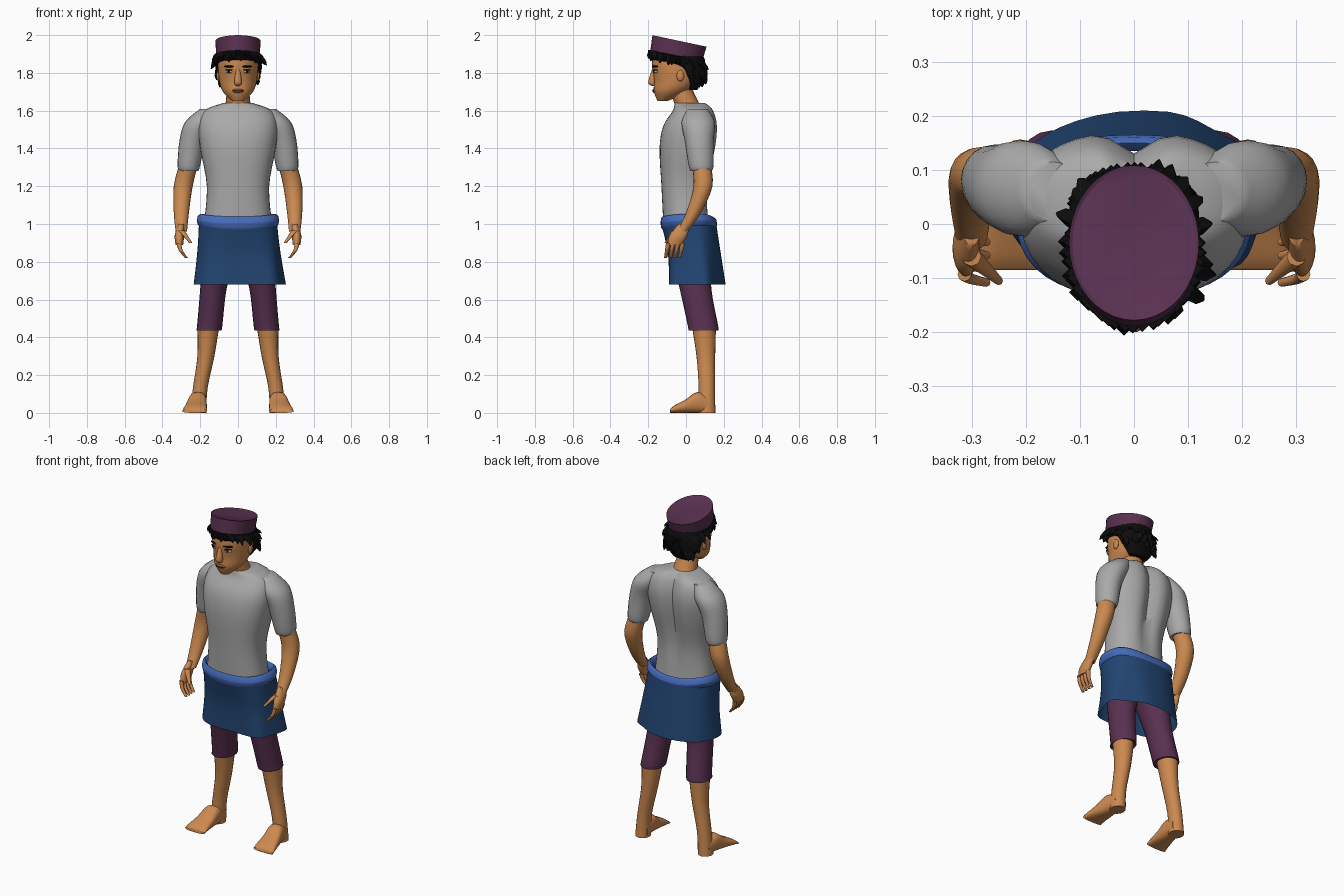
import bpy, bmesh, math, random
from mathutils import Matrix, Vector
from math import sin, cos, pi

cube = bpy.data.objects.get("Cube")
if cube:
    bpy.data.objects.remove(cube, do_unlink=True)
random.seed(4)


def material(name, *rgb):
    mat = bpy.data.materials.new(name)
    mat.use_nodes = True
    mat.diffuse_color = (*rgb, 1)
    mat.node_tree.nodes["Principled BSDF"].inputs["Base Color"].default_value = (*rgb, 1)
    return mat


SKIN = material("skin", .6, .25, .08)
SHIRT = material("shirt_grey", .4, .4, .4)
SKIRT = material("skirt_blue", .016, .06, .17)
BELT = material("belt_blue", .06, .15, .5)
PURPLE = material("purple_cloth", .1, .03, .08)
HAIR = material("hair_black", .004, .004, .004)
WHITE = material("eye_white", .5, .45, .4)
LIPS = material("lips", .33, .11, .05)


def smooth_rings(rings, steps):
    """Catmull-Rom interpolation between cross-sections."""
    last = len(rings) - 1
    result = []
    for i in range(last):
        before, start, end, after = (Vector(rings[max(0, min(last, i + k))]) for k in range(-1, 3))
        into, out = (end - before) / 2, (after - start) / 2
        for step in range(steps):
            t = step / steps
            ease = t * t * (3 - 2 * t)
            result.append(start.lerp(end, ease) + into * t * (1 - t) ** 2 - out * t * t * (1 - t))
    return result + [Vector(rings[last])]


def loft(bm, rings, sides=20, square=2, steps=4, mirror=1, along_y=False, caps=True, warp=None):
    """Skin rings of (x, y, z, half width, half depth)."""
    loops = []
    for x, y, z, width, depth in smooth_rings(rings, steps):
        loop = []
        for k in range(sides):
            angle = 2 * pi * k / sides
            u, v = (math.copysign(abs(f) ** (2 / square), f) for f in (cos(angle), sin(angle)))
            point = Vector((x + u * width, y, z))
            if along_y:
                point.z += v * depth
            else:
                point.y += v * depth
            if warp:
                warp(point, angle)
            point.x *= mirror
            loop.append(bm.verts.new(point))
        loops.append(loop)
    for low, high in zip(loops, loops[1:]):
        for k in range(sides):
            bm.faces.new((low[k - 1], low[k], high[k], high[k - 1]))
    if caps:
        bm.faces.new(loops[0])
        bm.faces.new(loops[-1])


def finish(name, bm, mat, sharp=50):
    bmesh.ops.recalc_face_normals(bm, faces=bm.faces[:])
    mesh = bpy.data.meshes.new(name)
    bm.to_mesh(mesh)
    bm.free()
    mesh.materials.append(mat)
    mesh.shade_smooth()
    mesh.set_sharp_from_angle(angle=math.radians(sharp))
    bpy.context.collection.objects.link(bpy.data.objects.new(name, mesh))


def part(name, mat, rings, **options):
    bm = bmesh.new()
    loft(bm, rings, **options)
    finish(name, bm, mat)


def limb(points, flat=1):
    """Rings for a limb from (x, y, z, radius) points."""
    return [(x, y, z, r, r * flat) for x, y, z, r in points]


def trunk(points):
    """Rings for a central part from (z, half width, front y, back y) points."""
    return [(0, (front + back) / 2, z, w, (back - front) / 2) for z, w, front, back in points]


def blob(name, mat, centre, size, turn=0):
    bm = bmesh.new()
    bmesh.ops.create_uvsphere(bm, u_segments=12, v_segments=8, radius=1)
    bm.transform(Matrix.Translation(centre) @ Matrix.Rotation(turn, 4, "Z")
                 @ Matrix.Diagonal((*size, 1)))
    finish(name, bm, mat)


# Shirt body with a groove along the spine
def spine(point, angle):
    strength = max(0, sin(angle)) * min(1, 3 * (point.z - 1))
    point.y -= .04 * strength * math.exp(-(point.x / .04) ** 2)


part("shirt_body", SHIRT, trunk([
    (1, .18, -.12, .12), (1.2, .165, -.13, .12), (1.4, .2, -.14, .16),
    (1.52, .21, -.12, .17), (1.6, .18, -.07, .15), (1.64, .08, -.06, .12)]),
    sides=40, square=2.4, warp=spine)

# Neck, head and central face details
part("neck", SKIN, limb([(0, .02, 1.6, .07), (0, -.02, 1.7, .06), (0, -.03, 1.75, .06)]))
part("head", SKIN, trunk([
    (1.65, .03, -.15, -.1), (1.7, .08, -.17, .01), (1.76, .1, -.17, .08),
    (1.84, .107, -.18, .1), (1.92, .1, -.17, .08)]), sides=28)
part("nose", SKIN, limb([(0, -.17, 1.82, .01), (0, -.18, 1.75, .02), (0, -.17, 1.73, .01)]))
blob("lips", LIPS, (0, -.165, 1.705), (.03, .013, .012))
blob("mouth_line", HAIR, (0, -.17, 1.705), (.03, .01, .002))

# Hat, leaning back
bm = bmesh.new()
bmesh.ops.create_cone(bm, cap_ends=True, segments=40, radius1=.115, radius2=.12, depth=.08)
top = max(bm.faces, key=lambda f: f.calc_center_median().z)
bmesh.ops.inset_individual(bm, faces=[top], thickness=.006, depth=-.004)
bm.transform(Matrix.Translation((0, -.043, 1.93)) @ Matrix.Rotation(-.21, 4, "X")
             @ Matrix.Diagonal((1, 1.22, 1, 1)))
finish("hat", bm, PURPLE, sharp=30)

# Hair cap, ragged tufts below the hat and locks at the nape
part("hair_cap", HAIR, trunk([
    (1.71, .06, .01, .06), (1.78, .11, -.02, .1), (1.83, .12, -.06, .1),
    (1.87, .12, -.18, .1), (1.91, .11, -.18, .08)]), sides=24)


def tuft(bm, base, tip):
    middle = base.lerp(tip, .6)
    loft(bm, limb([(*base, .02), (*middle, .016), (*tip, .002)]), sides=4, steps=1)


bm = bmesh.new()
count = 44
for k in range(count):
    angle = 2 * pi * (k + random.uniform(-.3, .3)) / count
    outward = Vector((cos(angle), sin(angle), 0))
    base = Vector((.11 * outward.x, .13 * outward.y - .05, 1.89 - .03 * outward.y))
    reach = random.uniform(.01, .05) * (1 if outward.y > -.6 else .4)
    tuft(bm, base, base + outward * reach - Vector((0, 0, random.uniform(.03, .06))))
    if outward.y > 0:
        lock = Vector((.1 * outward.x, .03 + .06 * outward.y, random.uniform(1.77, 1.84)))
        tuft(bm, lock, lock + outward * .015 - Vector((0, 0, .05)))
finish("hair_tufts", bm, HAIR, sharp=20)


# Skirt with soft folds, and rolled waistband
def folds(point, angle):
    drop = 3 * (1 - point.z)
    point.y += .01 * drop * cos(4 * angle)
    point.x += .01 * drop * (1 + sin(5 * angle))


def sag(point, angle):
    point.z += .014 * cos(angle) ** 2 + .006 * sin(3 * angle) * max(0, sin(angle))


part("skirt", SKIRT, trunk([(1, .207, -.13, .16), (.84, .22, -.1, .18), (.68, .24, -.1, .2)]),
     sides=48, square=2.5, caps=False, warp=folds)
roll = [(sin(a), cos(a)) for a in (pi * k / 4 for k in range(9))]
part("waistband", BELT, trunk([(1.005 + .034 * up, .2 + .018 * out, -.125 - .01 * out,
                                .15 + .015 * out) for up, out in roll]),
     sides=40, square=2.4, steps=1, caps=False, warp=sag)

# Paired parts
for side, label in ((1, "left_"), (-1, "right_")):
    # Face details, turned to follow the cheek
    for name, mat, y, z, size in (
            ("eye", WHITE, -.16, 1.807, (.02, .01, .009)),
            ("pupil", HAIR, -.166, 1.807, (.008, .007, .008)),
            ("eyelid", HAIR, -.163, 1.816, (.023, .01, .003)),
            ("eyebrow", HAIR, -.163, 1.834, (.03, .01, .006))):
        blob(label + name, mat, (side * .047, y, z), size, side * .4)
    blob(label + "ear", SKIN, (side * .104, -.03, 1.785), (.01, .02, .03))

    # Arm
    part(label + "sleeve", SHIRT, limb([
        (.15, .06, 1.61, .05), (.2, .065, 1.54, .08), (.24, .07, 1.44, .07),
        (.26, .08, 1.31, .06), (.26, .08, 1.28, .05)], 1.1), mirror=side)
    part(label + "forearm", SKIN, limb([
        (.26, .08, 1.32, .05), (.29, .09, 1.2, .05), (.3, .04, 1.06, .04),
        (.3, -.02, .96, .03)]), mirror=side)
    part(label + "hand", SKIN, limb([
        (.3, -.01, 1, .016), (.31, -.04, .94, .025), (.31, -.06, .89, .02)], 1.9), mirror=side)
    bm = bmesh.new()
    curl = (0, .5, 1)
    for finger in range(4):
        y = -.093 + .025 * finger
        loft(bm, limb([(.313 - .04 * t * t, y - .015 * t, .9 - .08 * t, .013 - .005 * t)
                       for t in curl]), sides=8, mirror=side)
    loft(bm, limb([(.3 - .05 * t, -.06 - .045 * t, .965 - .065 * t, .018 - .01 * t)
                   for t in curl]), sides=8, mirror=side)
    finish(label + "fingers", bm, SKIN)

    # Leg
    part(label + "legging", PURPLE, limb([
        (.09, .03, 1, .09), (.1, .03, .84, .09), (.13, .05, .66, .07),
        (.15, .09, .46, .067), (.155, .09, .44, .066)], 1.2), mirror=side)
    part(label + "shin", SKIN, limb([
        (.157, .095, .46, .058), (.17, .105, .3, .045), (.2, .11, .13, .039),
        (.21, .11, 0, .042)], 1.1), mirror=side)
    instep = ((.13, .04), (.06, .055), (0, .036), (-.06, .02), (-.085, .01))
    part(label + "foot", SKIN, [(.22 - y / 9, y, rise, .055 - y / 8, rise) for y, rise in instep],
         square=2.6, mirror=side, along_y=True)
